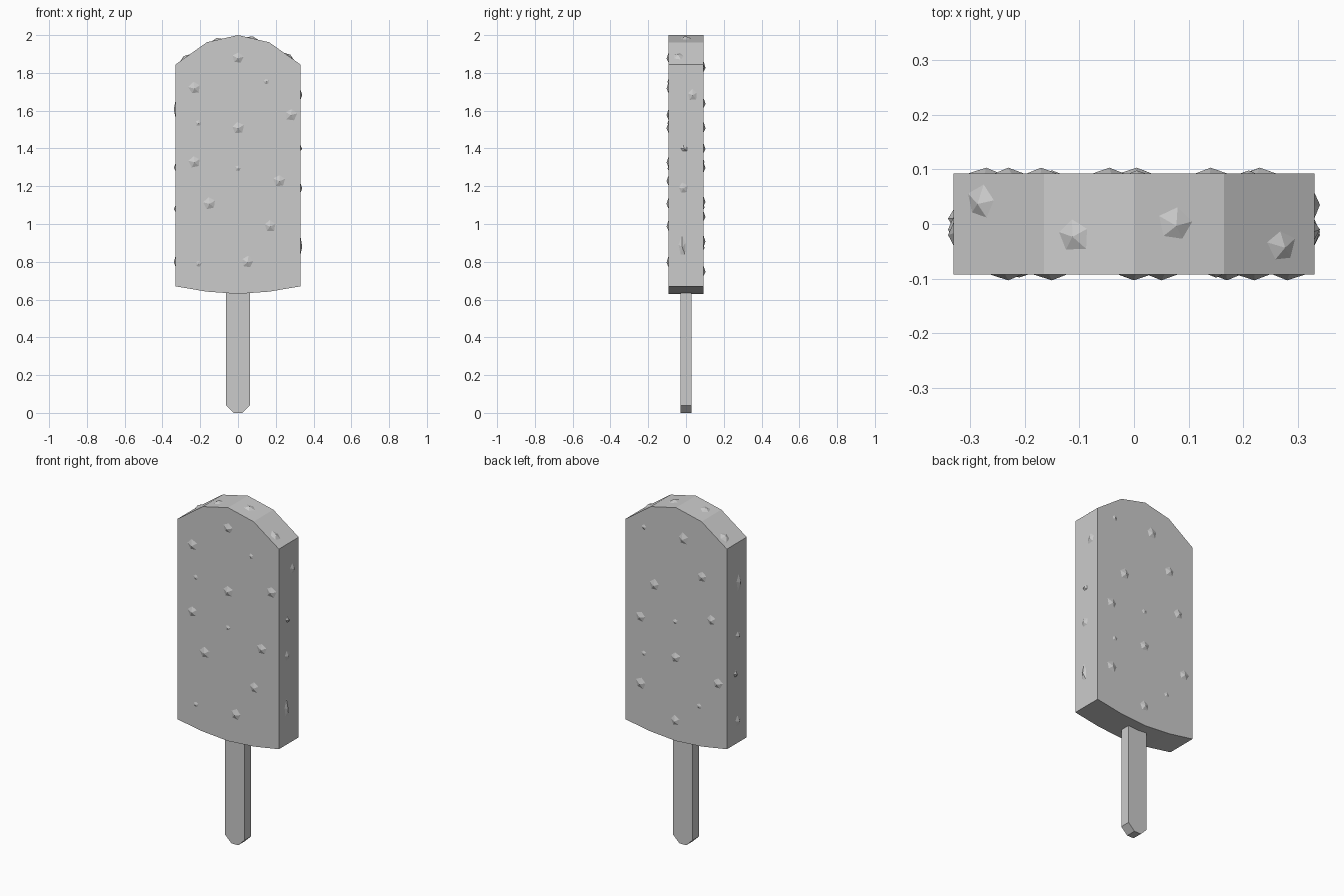
import bpy, bmesh, math, random
from mathutils import Vector

if "Cube" in bpy.data.objects:
    bpy.data.objects.remove(bpy.data.objects["Cube"])

random.seed(4)
HX, HY = 0.33, 0.092


def add_object(name, bm):
    bmesh.ops.recalc_face_normals(bm, faces=bm.faces)
    mesh = bpy.data.meshes.new(name)
    bm.to_mesh(mesh)
    bm.free()
    ob = bpy.data.objects.new(name, mesh)
    bpy.context.collection.objects.link(ob)
    return ob


def slab(name, half, depth):
    """Extrude a profile mirrored in x; half runs bottom to top on +x."""
    profile = half + [(-x, z) for x, z in reversed(half) if x > 0]
    bm = bmesh.new()
    face = bm.faces.new([bm.verts.new((x, -depth, z)) for x, z in profile])
    ext = bmesh.ops.extrude_face_region(bm, geom=[face])
    verts = [g for g in ext["geom"] if isinstance(g, bmesh.types.BMVert)]
    bmesh.ops.translate(bm, verts=verts, vec=(0, 2 * depth, 0))
    return add_object(name, bm)


# Ice bar and wooden stick
slab("ice_bar", [(0, 0.63), (0.165, 0.642), (HX, 0.67), (HX, 1.845),
                 (0.165, 1.962), (0, 2.0)], HY)
slab("stick", [(0.022, 0), (0.063, 0.04), (0.063, 0.66)], 0.03)

# Nut pieces: low, irregular pyramids lying on the surface
nuts = bmesh.new()


def nut(pos, normal, r=0.035, stretch=1.0, height=0.011):
    n = Vector(normal).normalized()
    up = Vector((0, 0, 1)) if abs(n.z) < 0.5 else Vector((0, 1, 0))
    side = up.cross(n).normalized()
    up = n.cross(side)
    base = Vector(pos) - n * 0.001
    turn = random.uniform(-0.2, 0.2)
    ring = []
    for i in range(5):
        a = math.pi / 2 + turn + i * math.tau / 5
        k = r * random.uniform(0.85, 1.1)
        ring.append(nuts.verts.new(base + side * k * math.cos(a)
                                   + up * k * stretch * math.sin(a)))
    tip = nuts.verts.new(Vector(pos) + n * height - up * r * 0.1)
    for i in range(5):
        nuts.faces.new((ring[i], ring[(i + 1) % 5], tip))
    nuts.faces.new(ring[::-1])


BIG, SMALL = 0.036, 0.019
front_big = [(0, 1.88), (-0.23, 1.72), (0.28, 1.58), (0, 1.51), (-0.23, 1.33),
             (0.22, 1.23), (-0.15, 1.11), (0.17, 0.99), (0.05, 0.80)]
front_small = [(0.15, 1.755), (-0.21, 1.535), (0, 1.295), (-0.21, 0.79)]
back_big = [(-0.045, 1.83), (0.14, 1.51), (-0.17, 1.64), (0.23, 1.30),
            (-0.23, 1.40), (0.005, 1.12), (0.23, 0.91), (-0.27, 1.04),
            (0.005, 0.75)]
back_small = [(0.21, 1.83), (0.005, 1.33), (0.21, 1.09), (-0.15, 0.875)]
for s, big, small in ((-1, front_big, front_small), (1, back_big, back_small)):
    for pts, r in ((big, BIG), (small, SMALL)):
        for x, z in pts:
            nut((x, s * HY, z), (0, s, 0), r, height=0.011 if r == BIG else 0.006)

# Narrow sides: y, z, radius, stretch
right = [(0.035, 1.685, 0.03, 1.1), (-0.01, 1.40, 0.02, 1),
         (-0.015, 1.19, 0.03, 1.1), (-0.02, 0.88, 0.024, 2.5)]
left = [(-0.02, 1.61, 0.024, 2.5), (-0.01, 1.30, 0.025, 1.1),
        (0.01, 1.08, 0.022, 1), (-0.01, 0.80, 0.03, 1.2)]
for s, pts in ((1, right), (-1, left)):
    for y, z, r, st in pts:
        nut((s * HX, y, z), (s, 0, 0), r, st, 0.01)

# Sloping top
for x, y in ((-0.28, 0.04), (-0.11, -0.02), (0.075, 0), (0.27, -0.04)):
    s, ax = math.copysign(1, x), abs(x)
    if ax > 0.165:
        z, n = 1.962 - (ax - 0.165) * 0.117 / 0.165, (s * 0.117, 0, 0.165)
    else:
        z, n = 2.0 - ax * 0.038 / 0.165, (s * 0.038, 0, 0.165)
    nut((x, y, z), n, 0.034)

add_object("nut_pieces", nuts)
